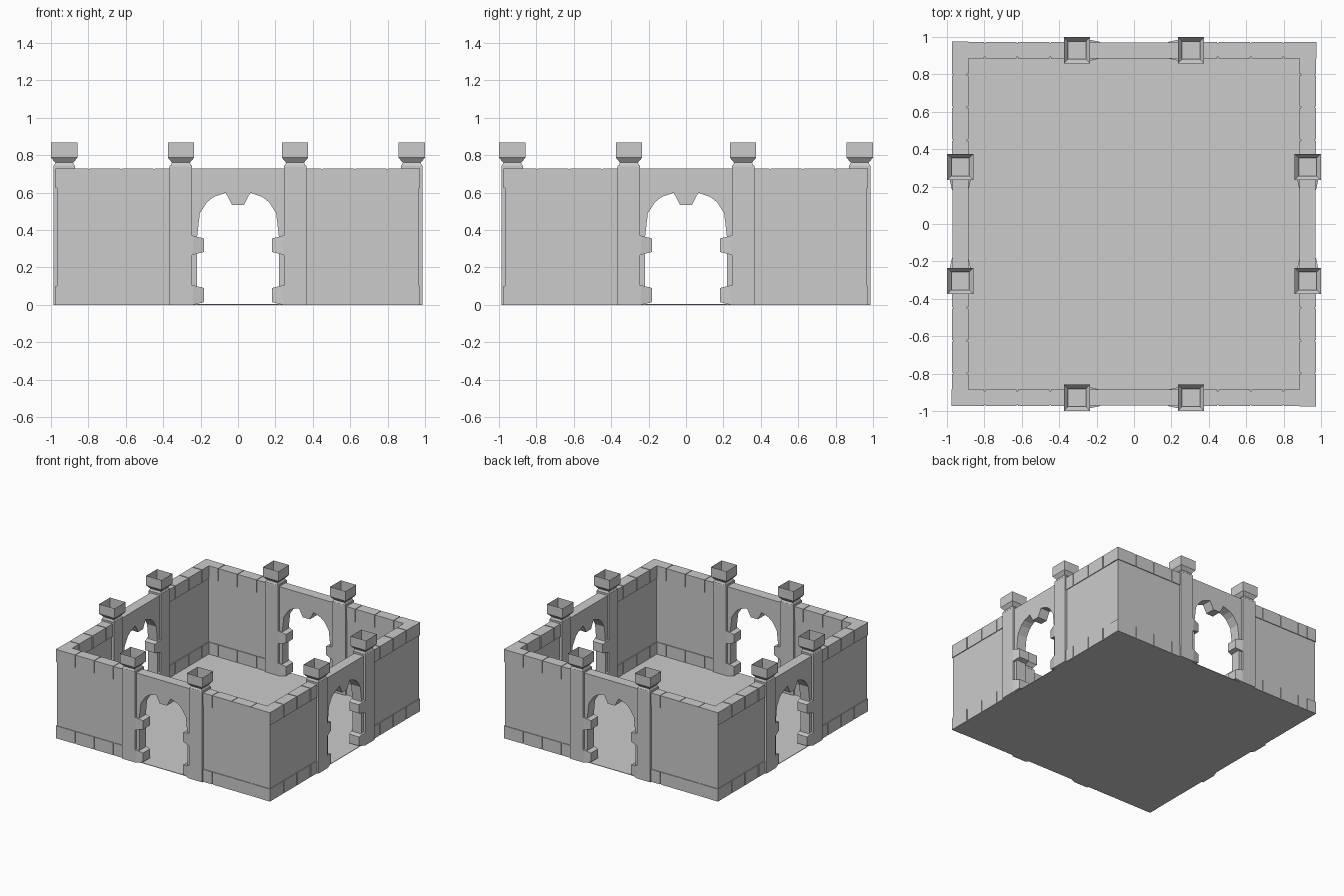
import bpy, bmesh, math
from mathutils import Matrix

if "Cube" in bpy.data.objects:
    bpy.data.objects.remove(bpy.data.objects["Cube"])

MID = -0.929          # centre line of the front wall
PX = 0.305            # pillar offset from the gate centre


def add_box(bm, x0, x1, y0, y1, z0, z1):
    m = Matrix.Translation(((x0 + x1) / 2, (y0 + y1) / 2, (z0 + z1) / 2))
    m = m @ Matrix.Diagonal((x1 - x0, y1 - y0, z1 - z0, 1))
    bmesh.ops.create_cube(bm, size=1, matrix=m)


def add_loft(bm, loops, cap_end=True):
    """Skin a series of four-point loops; the first is always closed."""
    rings = [[bm.verts.new(p) for p in lp] for lp in loops]
    for a, b in zip(rings, rings[1:]):
        for i in range(4):
            j = (i + 1) % 4
            bm.faces.new((a[i], a[j], b[j], b[i]))
    bm.faces.new(rings[0][::-1])
    if cap_end:
        bm.faces.new(rings[-1])


def finish(bm, name, turns=4):
    """Make the part and repeat it on each of the walls."""
    bmesh.ops.recalc_face_normals(bm, faces=bm.faces)
    me = bpy.data.meshes.new(name)
    bm.to_mesh(me)
    bm.free()
    for i in range(turns):
        ob = bpy.data.objects.new(name, me)
        ob.rotation_euler.z = i * math.pi / 2
        bpy.context.collection.objects.link(ob)


# floor slab
bm = bmesh.new()
add_box(bm, -0.966, 0.966, -0.966, 0.966, 0, 0.004)
finish(bm, "floor", 1)

# plain wall cores; the right end butts against the next wall
bm = bmesh.new()
add_box(bm, -0.967, -0.27, -0.967, -0.893, 0, 0.726)
add_box(bm, 0.27, 0.893, -0.967, -0.893, 0, 0.726)
finish(bm, "wall_core")

# bottom and top courses of stone blocks
bm = bmesh.new()
cuts = [0.975, 0.797, 0.624, 0.449, 0.27]
g = 0.004
for z0, z1 in ((0, 0.102), (0.625, 0.73)):
    for k, (a, b) in enumerate(zip(cuts, cuts[1:])):
        a2 = a - (g if k else 0)
        add_box(bm, -a2, -b - g, -0.973, -0.886, z0, z1)
        add_box(bm, b + g, a2 if k else 0.886, -0.973, -0.886, z0, z1)
finish(bm, "stone_course")

# arch panel with hanging keystone
bm = bmesh.new()
half = [(-0.27, 0.73), (-0.27, 0), (-0.218, 0), (-0.218, 0.37), (-0.204, 0.49),
        (-0.165, 0.55), (-0.13, 0.577), (-0.066, 0.6), (-0.032, 0.535)]
outline = half + [(-x, z) for x, z in reversed(half)]
face = bm.faces.new([bm.verts.new((x, -0.97, z)) for x, z in outline])
ext = bmesh.ops.extrude_face_region(bm, geom=[face], use_keep_orig=True)
bmesh.ops.translate(bm, vec=(0, 0.084, 0),
                    verts=[v for v in ext["geom"] if isinstance(v, bmesh.types.BMVert)])
finish(bm, "gate_arch")

# pillars
bm = bmesh.new()
for s in (-1, 1):
    add_box(bm, s * PX - 0.06, s * PX + 0.06, MID - 0.057, MID + 0.057, 0, 0.744)
finish(bm, "pillar")

# tapered jamb stones
bm = bmesh.new()
for s in (-1, 1):
    for z0, z1 in ((0, 0.105), (0.268, 0.37)):
        loops = []
        for x, d, c in ((0.25, 0.057, 0), (0.24, 0.057, 0), (0.182, 0.044, 0.015)):
            loops.append([(s * x, MID - d, z0 + c), (s * x, MID + d, z0 + c),
                          (s * x, MID + d, z1 - c), (s * x, MID - d, z1 - c)])
        add_loft(bm, loops)
finish(bm, "jamb_stone")

# open cup-shaped pillar caps
bm = bmesh.new()
for s in (-1, 1):
    loops = []
    for r, z in ((0.058, 0.738), (0.048, 0.76), (0.07, 0.787), (0.07, 0.867)):
        loops.append([(s * PX + r * i, MID + r * j, z)
                      for i, j in ((-1, -1), (1, -1), (1, 1), (-1, 1))])
    add_loft(bm, loops, cap_end=False)
finish(bm, "pillar_cap")
